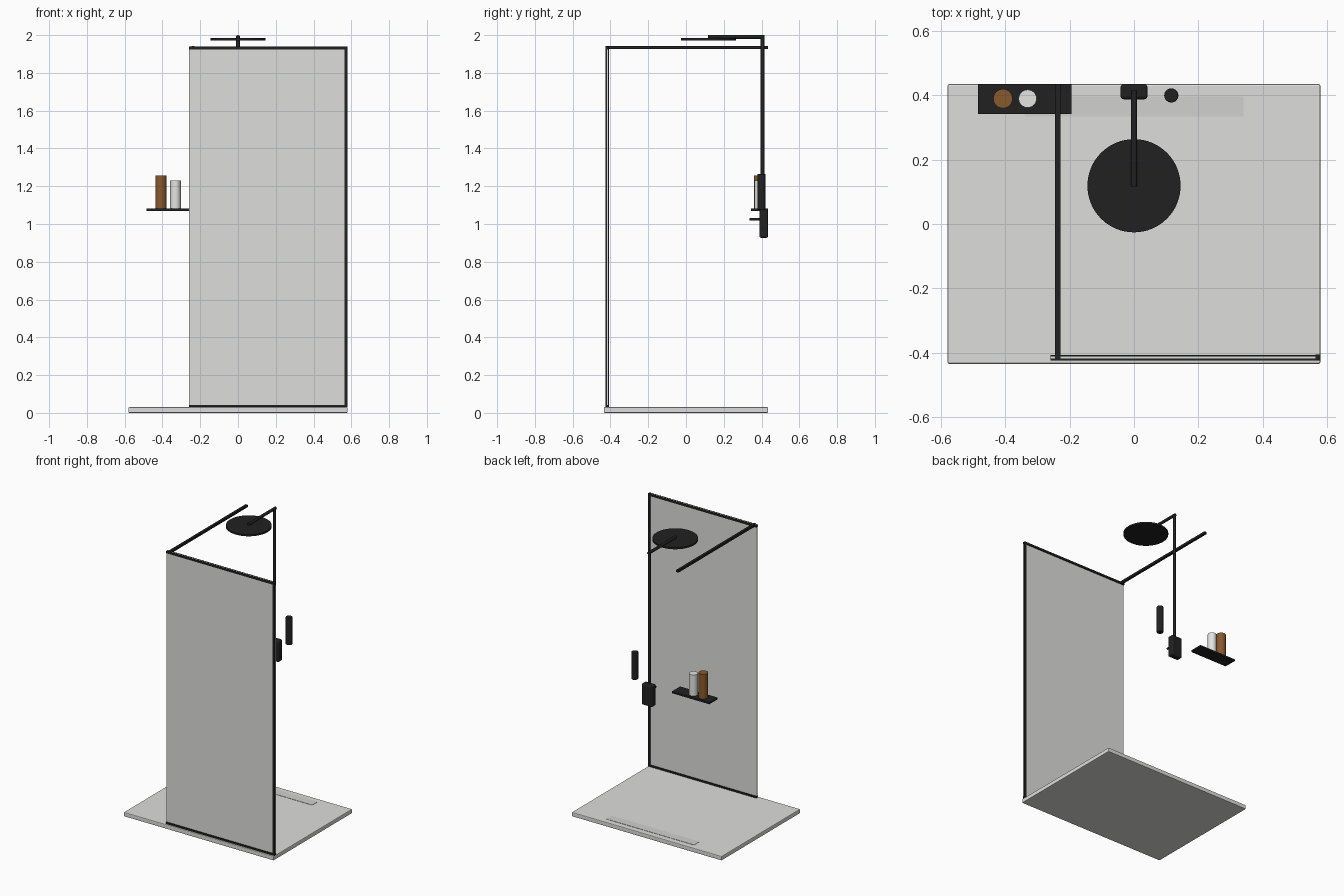
import bpy
import math

cube = bpy.data.objects.get("Cube")
if cube:
    bpy.data.objects.remove(cube, do_unlink=True)


def material(name, color):
    m = bpy.data.materials.new(name)
    m.use_nodes = True
    m.diffuse_color = (*color, 1)
    bsdf = next(n for n in m.node_tree.nodes if n.type == 'BSDF_PRINCIPLED')
    bsdf.inputs["Base Color"].default_value = (*color, 1)
    return m


black = material("matte black", (0.015, 0.015, 0.015))
stone = material("pale stone", (0.73, 0.73, 0.71))
steel = material("brushed steel", (0.64, 0.64, 0.63))
pane = material("pale glass", (0.73, 0.73, 0.72))
white = material("white ceramic", (0.78, 0.78, 0.76))
amber = material("amber brown", (0.25, 0.10, 0.025))


def finish(name, mat, bevel=0, segments=2):
    ob = bpy.context.object
    ob.name = name
    ob.data.materials.append(mat)
    if bevel:
        mod = ob.modifiers.new("soft edges", 'BEVEL')
        mod.width = bevel
        mod.segments = segments
        mod.limit_method = 'ANGLE'
    return ob


def box(name, mat, xs, ys, zs, bevel=0, segments=2):
    """Box between pairs of limits on each axis."""
    lims = (xs, ys, zs)
    bpy.ops.mesh.primitive_cube_add(size=1, location=[sum(p) / 2 for p in lims])
    bpy.context.object.scale = [p[1] - p[0] for p in lims]
    bpy.ops.object.transform_apply(location=False, rotation=False, scale=True)
    return finish(name, mat, bevel, segments)


def rod(name, mat, center, radius, length, along_y=False, bevel=0, sides=32):
    bpy.ops.mesh.primitive_cylinder_add(
        vertices=sides, radius=radius, depth=length, location=center,
        rotation=(math.pi / 2 if along_y else 0, 0, 0))
    bpy.ops.object.shade_smooth_by_angle(angle=math.radians(40))
    return finish(name, mat, bevel)


# Tray with linear drain cover
box("shower_tray", stone, (-0.58, 0.58), (-0.435, 0.435), (0, 0.03), 0.005)
box("drain_cover", steel, (-0.34, 0.34), (0.335, 0.396), (0.026, 0.032))

# Screen: pane held between paired front and back frame strips
x0, x1, z0, z1, w = -0.26, 0.58, 0.03, 1.94, 0.015
box("glass_panel", pane, (x0, x1 - 0.001), (-0.419, -0.413), (z0, z1 - 0.001))
for side, ys in (("front", (-0.425, -0.419)), ("back", (-0.413, -0.407))):
    box(side + "_top_rail", black, (x0, x1), ys, (z1 - w, z1))
    box(side + "_bottom_rail", black, (x0, x1), ys, (z0, z0 + 0.012))
    box(side + "_post", black, (x1 - w, x1), ys, (z0 + 0.012, z1 - w))
for name, zs in (("top_corner", (z1 - w, z1)), ("bottom_corner", (z0, z0 + 0.012))):
    box(name, black, (x1 - w, x1 + 0.0005), (-0.4252, -0.4068), zs)

# Stabiliser bar from screen to wall
box("support_bar", black, (-0.246, -0.229), (-0.425, 0.435), (1.927, 1.943))

# Valve, riser, arm and rain head
box("valve_body", black, (-0.042, 0.042), (0.388, 0.435), (0.927, 1.075), 0.01, 3)
rod("valve_handle", black, (0, 0.365, 1.025), 0.007, 0.06, True, sides=16)
rod("riser_pipe", black, (0, 0.405, 1.53), 0.01, 0.93, sides=20)
rod("shower_arm", black, (0, 0.266, 1.99), 0.01, 0.298, True, sides=20)
rod("rain_head", black, (0, 0.119, 1.978), 0.145, 0.012, sides=64)

# Hand shower
rod("hand_shower", black, (0.116, 0.40, 1.17), 0.022, 0.19, bevel=0.003)

# Shelf and bottles
box("shelf", black, (-0.485, -0.195), (0.343, 0.435), (1.07, 1.082))
rod("amber_bottle", amber, (-0.408, 0.39, 1.168), 0.03, 0.175)
rod("white_bottle", white, (-0.331, 0.39, 1.155), 0.028, 0.15)
